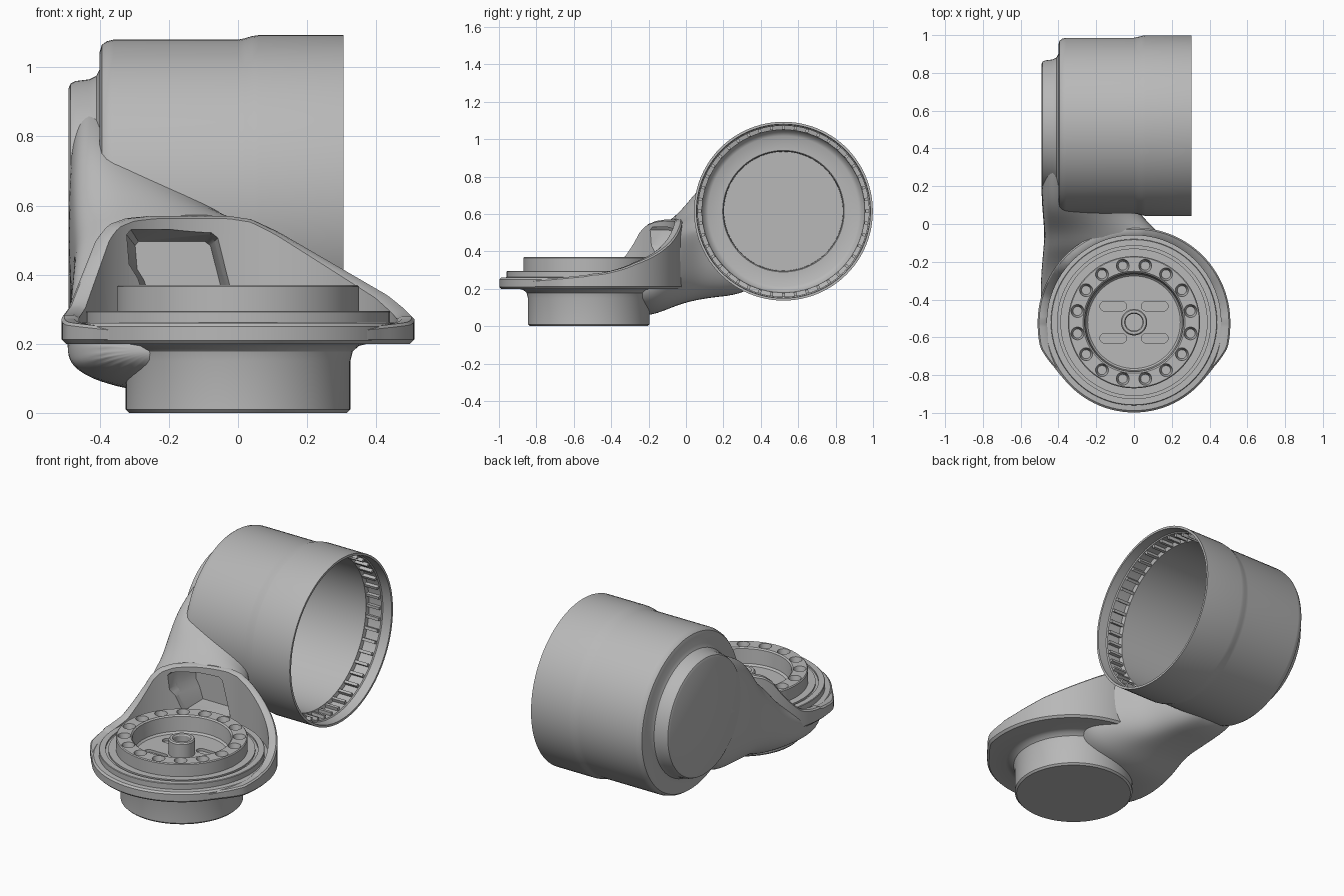
import bpy, bmesh, math
from mathutils import Matrix, Vector

old = bpy.data.objects.get("Cube")
if old:
    bpy.data.objects.remove(old, do_unlink=True)

grey = bpy.data.materials.new("plain grey")
grey.use_nodes = True
COLOR = (0.48, 0.48, 0.48, 1)
grey.diffuse_color = COLOR
grey.node_tree.nodes["Principled BSDF"].inputs["Base Color"].default_value = COLOR

BASE = Vector((0, -0.52, 0))
CUP = Vector((0, 0.521, 0.615))
ALONG_X = Matrix.Translation(CUP) @ Matrix.Rotation(math.pi / 2, 4, 'Y')


def finish(name, bm):
    bmesh.ops.recalc_face_normals(bm, faces=bm.faces)
    me = bpy.data.meshes.new(name)
    bm.to_mesh(me)
    bm.free()
    ob = bpy.data.objects.new(name, me)
    bpy.context.collection.objects.link(ob)
    me.materials.append(grey)
    return ob


def select(ob):
    bpy.ops.object.select_all(action='DESELECT')
    ob.select_set(True)
    bpy.context.view_layer.objects.active = ob


def smooth(ob, angle=30):
    select(ob)
    bpy.ops.object.shade_smooth_by_angle(angle=math.radians(angle))


def apply(ob, mod):
    select(ob)
    bpy.ops.object.modifier_apply(modifier=mod.name)


def cut(ob, cutter):
    mod = ob.modifiers.new("cut", 'BOOLEAN')
    mod.operation, mod.solver, mod.object = 'DIFFERENCE', 'EXACT', cutter
    apply(ob, mod)


def lathe(name, profile, matrix, steps=96):
    """Spin (radius, height) points about z, then place the result."""
    bm = bmesh.new()
    vs = [bm.verts.new((r, 0, h)) for r, h in profile]
    es = [bm.edges.new(p) for p in zip(vs, vs[1:])]
    bmesh.ops.spin(bm, geom=vs + es, cent=(0, 0, 0), axis=(0, 0, 1),
                   angle=math.tau, steps=steps, use_duplicate=False)
    bmesh.ops.remove_doubles(bm, verts=bm.verts, dist=1e-5)
    bm.transform(matrix)
    return finish(name, bm)


def add_loft(bm, rings):
    """Skin equal-sized rings of points and cap the ends."""
    rows = [[bm.verts.new(p) for p in ring] for ring in rings]
    n = len(rows[0])
    for a, b in zip(rows, rows[1:]):
        for i in range(n):
            bm.faces.new((a[i], a[(i + 1) % n], b[(i + 1) % n], b[i]))
    bm.faces.new(rows[0])
    bm.faces.new(rows[-1])


def loft(name, rings):
    bm = bmesh.new()
    add_loft(bm, rings)
    return finish(name, bm)


def interpolate(points, x):
    for (xa, za), (xb, zb) in zip(points, points[1:]):
        if xa <= x <= xb:
            return za + (zb - za) * (x - xa) / (xb - xa)


# Round base with stepped flange, raised bolt ring and hub
at_base = Matrix.Translation(BASE)
base = lathe("round_base", [
    (0, 0), (.315, 0), (.325, .01), (.325, .15), (.332, .178), (.35, .194),
    (.375, .2), (.468, .2), (.478, .21), (.478, .25), (.468, .26), (.44, .262),
    (.44, .292), (.437, .295), (.405, .295), (.405, .285), (.39, .285),
    (.39, .295), (.35, .295), (.35, .365), (.345, .37), (.27, .37), (.262, .363),
    (.255, .28), (.245, .27), (.07, .27), (.07, .352), (.064, .36), (.05, .36),
    (.045, .352), (.045, .27), (0, .27)], at_base)

# Countersunk bolt holes
bm = bmesh.new()
for i in range(16):
    a = (i + .5) * math.tau / 16
    spot = BASE + Vector((.305 * math.cos(a), .305 * math.sin(a), .36))
    bmesh.ops.create_cone(bm, cap_ends=True, segments=20, radius1=.024,
                          radius2=.04, depth=.07, matrix=Matrix.Translation(spot))
holes = finish("cutter", bm)
cut(base, holes)

# Four shallow slots in the recess floor
bm = bmesh.new()
for sx in (-.11, .11):
    for sy in (-.085, .085):
        pts = []
        for i in range(16):
            a = (i + .5) * math.tau / 16
            end = math.copysign(.045, math.cos(a))
            pts.append((sx + end + .026 * math.cos(a),
                        BASE.y + sy + .026 * math.sin(a)))
        add_loft(bm, [[(x, y, z) for x, y in pts] for z in (.255, .3)])
slots = finish("cutter", bm)
cut(base, slots)
smooth(base)

# Hood wall that rises round the back and fades into the flange in front
RIM = [(-.52, .27), (-.49, .31), (-.41, .51), (-.38, .545), (-.33, .563), (-.26, .57),
       (-.03, .57), (.04, .56), (.12, .523), (.3, .42), (.44, .34), (.49, .30), (.52, .27)]
FADE_OUT = [(-.7, .474), (-.5, .484), (-.26, .514), (-.1, .511), (0, .51)]
FADE_TOP = [(-.7, .245), (-.26, .262), (0, .275)]
rings = []
for i in range(121):
    a = math.radians(-40 + 260 * i / 120)
    c, s = math.cos(a), math.sin(a)
    if s < 0:
        out, z = interpolate(FADE_OUT, s), interpolate(FADE_TOP, s)
    else:
        out = .5 + .01 * abs(c)
        z = interpolate(RIM, out * c)
    rings.append([BASE + Vector((r * c, r * s, h)) for r, h in
                  ((out - .012, .2), (out, .212), (out, z - .008), (out - .008, z),
                   (min(.475, out - .012), z), (.46, z - .008), (.46, .2))])
hood = loft("hood_wall", rings)

# Sweeping arm from the base to the closed end of the cup:
# y, x min, x max, z min, z max, drop of the top towards +x, roundness of the underside
SECTIONS = [(-.74, -.36, -.1, .14, .22, 0, 1), (-.58, -.47, .0, .08, .23, 0, 1),
            (-.4, -.5, .1, .06, .27, 0, 1), (-.22, -.49, .2, .05, .42, 0, .9),
            (-.13, -.48, .2, .075, .55, .02, .8), (-.04, -.475, .13, .115, .62, .07, .7),
            (.06, -.485, .02, .14, .79, .25, .6), (.16, -.491, -.03, .155, .87, .27, .6),
            (.28, -.491, -.08, .165, .93, .25, .6), (.42, -.491, -.14, .23, .955, .1, .6)]


def section(y, x0, x1, z0, z1, drop, under, n=28):
    ring = []
    for i in range(n):
        a = math.tau * i / n
        c, s = math.cos(a), math.sin(a)
        power = under if s < 0 else .5
        u = math.copysign(abs(c) ** power, c)
        v = math.copysign(abs(s) ** power, s)
        z = (z0 + z1) / 2 + v * (z1 - z0) / 2
        z -= drop * (u + 1) / 2 * max(v, 0)
        ring.append((x0 + (u + 1) / 2 * (x1 - x0), y, z))
    return ring


arm = loft("arm", [section(*s) for s in SECTIONS])
sub = arm.modifiers.new("round", 'SUBSURF')
sub.levels = 2
apply(arm, sub)
bowl = lathe("cutter", [(0, .235), (.48, .235), (.48, .9), (0, .9)], at_base)
bore = lathe("cutter", [(0, -.475), (.333, -.475), (.333, -.388), (.415, -.388),
                        (.45, -.355), (.45, .5), (0, .5)], ALONG_X)
cut(arm, bowl)
cut(arm, bore)

# Window through the hood into the hollow arm
WINDOW = [(-.26, .3), (-.29, .39), (-.315, .43), (-.322, .515), (-.31, .53),
          (-.07, .53), (-.05, .515), (.005, .3)]
window = loft("cutter", [[(x * k - (1 - k) * .2, y, z * k + (1 - k) * .36)
                          for x, z in WINDOW] for y, k in ((-.4, 1), (-.1, 1), (.03, .8))])
cut(hood, window)
cut(arm, window)
smooth(hood)
smooth(arm, 40)
for cutter in (holes, slots, bowl, bore, window):
    bpy.data.objects.remove(cutter, do_unlink=True)

# Open thin-walled cup lying on its side, with a stepped closed end
cup = lathe("cup", [
    (0, -.49), (.325, -.49), (.338, -.484), (.345, -.47), (.35, -.43), (.36, -.41),
    (.38, -.4), (.43, -.4), (.45, -.394), (.46, -.38), (.465, -.36), (.465, 0),
    (.469, .02), (.475, .04), (.478, .06), (.478, .305), (.465, .305), (.463, .25),
    (.457, .245), (.457, .165), (.435, .16), (.432, -.345), (.42, -.365),
    (.402, -.375), (.325, -.375), (.32, -.38), (.318, -.465), (0, -.465)], ALONG_X)
smooth(cup)

# Ribs round the inside of the mouth
bm = bmesh.new()
for i in range(44):
    turn = Matrix.Rotation(i * math.tau / 44, 4, 'Z')
    place = ALONG_X @ turn @ Matrix.Translation((.449, 0, .2))
    bmesh.ops.create_cube(bm, size=1, matrix=place @ Matrix.Diagonal((.022, .016, .085, 1)))
finish("mouth_ribs", bm)
